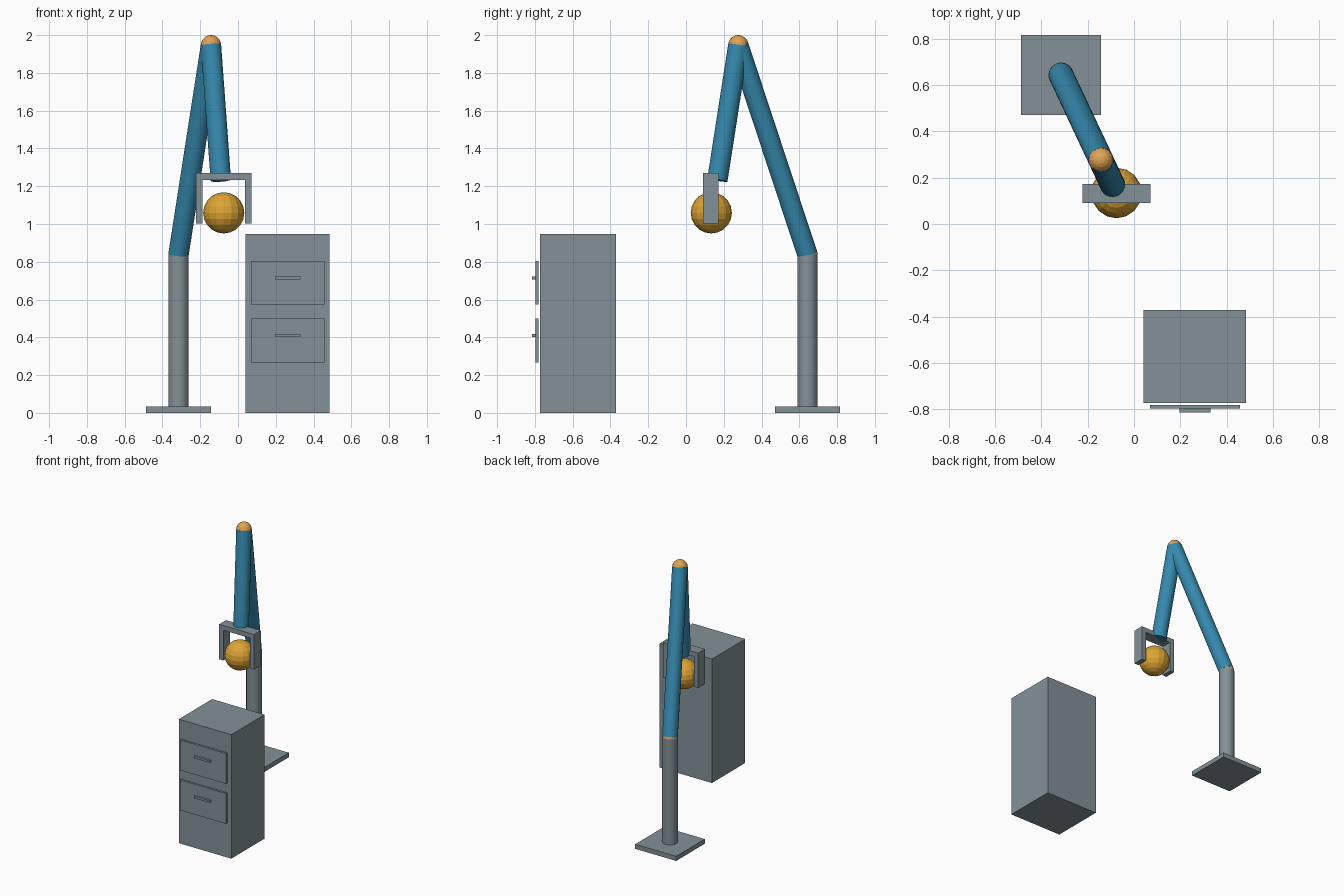
import bpy
import bmesh
from mathutils import Matrix, Vector

if "Cube" in bpy.data.objects:
    bpy.data.objects.remove(bpy.data.objects["Cube"])


def material(name, rgb):
    m = bpy.data.materials.new(name)
    m.diffuse_color = (*rgb, 1.0)
    m.use_nodes = True
    m.node_tree.nodes["Principled BSDF"].inputs["Base Color"].default_value = m.diffuse_color
    return m


GREY = material("steel_grey", (0.225, 0.285, 0.31))
BLUE = material("arm_blue", (0.036, 0.25, 0.42))
ORANGE = material("joint_orange", (0.74, 0.37, 0.09))
GOLD = material("ball_gold", (0.72, 0.37, 0.035))


def finish(name, bm, mat):
    mesh = bpy.data.meshes.new(name)
    bm.to_mesh(mesh)
    bm.free()
    mesh.materials.append(mat)
    ob = bpy.data.objects.new(name, mesh)
    bpy.context.collection.objects.link(ob)
    return ob


def box(name, lo, hi, mat):
    lo, hi = Vector(lo), Vector(hi)
    bm = bmesh.new()
    bmesh.ops.create_cube(bm, size=1.0, matrix=Matrix.Translation((lo + hi) / 2)
                          @ Matrix.Diagonal((*(hi - lo), 1.0)))
    return finish(name, bm, mat)


def rod(name, start, end, radius, mat):
    start, end = Vector(start), Vector(end)
    axis = end - start
    turn = axis.to_track_quat('Z', 'Y').to_matrix().to_4x4()
    bm = bmesh.new()
    bmesh.ops.create_cone(bm, cap_ends=True, segments=32, radius1=radius, radius2=radius,
                          depth=axis.length,
                          matrix=Matrix.Translation((start + end) / 2) @ turn)
    return finish(name, bm, mat)


def ball(name, centre, radius, mat):
    bm = bmesh.new()
    bmesh.ops.create_uvsphere(bm, u_segments=16, v_segments=10, radius=radius,
                              matrix=Matrix.Translation(centre))
    return finish(name, bm, mat)


R = 0.054
SHOULDER = (-0.315, 0.643, 0.838)
ELBOW = (-0.143, 0.277, 1.946)
WRIST = (-0.091, 0.166, 1.232)

# Stand
box("base_plate", (-0.488, 0.47, 0), (-0.142, 0.815, 0.035), GREY)
rod("column", (SHOULDER[0], SHOULDER[1], 0.03), SHOULDER, R, GREY)

# Arm links and joints
rod("upper_arm", SHOULDER, ELBOW, R, BLUE)
rod("forearm", ELBOW, WRIST, R, BLUE)
ball("shoulder_joint", SHOULDER, R, ORANGE)
ball("elbow_joint", ELBOW, R, ORANGE)

# Gripper holding the ball
GX, Y0, Y1 = -0.0755, 0.091, 0.173
box("gripper_bar", (GX - 0.147, Y0, 1.234), (GX + 0.147, Y1, 1.27), GREY)
for side, label in ((-1, "left"), (1, "right")):
    xs = sorted((GX + side * 0.147, GX + side * 0.112))
    box("gripper_finger_" + label, (xs[0], Y0, 1.003), (xs[1], Y1, 1.234), GREY)
ball("held_ball", (GX, 0.134, 1.059), 0.109, GOLD)

# Cabinet with two drawers
box("cabinet_body", (0.041, -0.772, 0), (0.484, -0.371, 0.946), GREY)
for label, z in (("lower", 0.268), ("upper", 0.573)):
    box(label + "_drawer_front", (0.068, -0.797, z), (0.457, -0.781, z + 0.231), GREY)
    box(label + "_drawer_handle", (0.197, -0.814, z + 0.133), (0.33, -0.796, z + 0.149), GREY)
